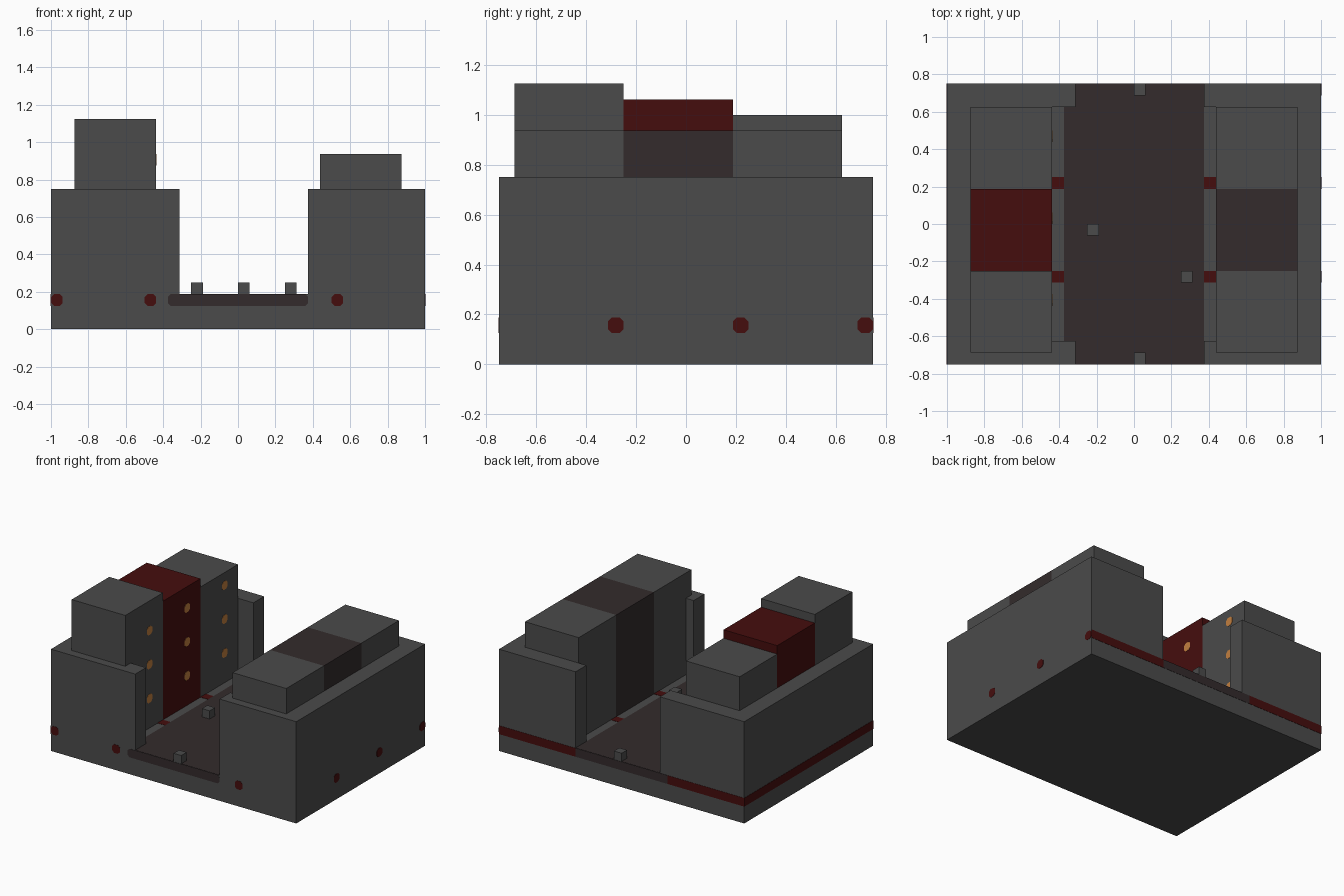
import bpy
import bmesh

if "Cube" in bpy.data.objects:
    bpy.data.objects.remove(bpy.data.objects["Cube"])

U = 1 / 16      # one block of the model
T = 0.03        # plate thickness, in blocks


def material(name, rgb):
    m = bpy.data.materials.new(name)
    m.use_nodes = True
    m.diffuse_color = (*rgb, 1)
    m.node_tree.nodes["Principled BSDF"].inputs["Base Color"].default_value = (*rgb, 1)
    return m


GRAY = material("concrete_gray", (0.07, 0.07, 0.07))
DARK = material("dark_asphalt", (0.033, 0.024, 0.025))
RED = material("deep_red", (0.06, 0.004, 0.004))
ORANGE = material("window_orange", (0.54, 0.21, 0.05))


def prism(name, outline, lo, hi, mat, axis="z"):
    """Extrude a 2D outline, in blocks, from lo to hi along an axis."""
    place = {"x": lambda a, b, d: (d, a, b),
             "y": lambda a, b, d: (a, d, b),
             "z": lambda a, b, d: (a, b, d)}[axis]
    bm = bmesh.new()
    rings = [[bm.verts.new([c * U for c in place(a, b, d)]) for a, b in outline]
             for d in (lo, hi)]
    for ring in rings:
        bm.faces.new(ring)
    n = len(outline)
    for i in range(n):
        j = (i + 1) % n
        bm.faces.new((rings[0][i], rings[0][j], rings[1][j], rings[1][i]))
    bmesh.ops.recalc_face_normals(bm, faces=bm.faces)
    mesh = bpy.data.meshes.new(name)
    bm.to_mesh(mesh)
    bm.free()
    mesh.materials.append(mat)
    ob = bpy.data.objects.new(name, mesh)
    bpy.context.collection.objects.link(ob)
    return ob


def rect(a0, a1, b0, b1, cut=0):
    """Rectangle outline, with optional cut corners."""
    if not cut:
        return [(a0, b0), (a1, b0), (a1, b1), (a0, b1)]
    return [(a0 + cut, b0), (a1 - cut, b0), (a1, b0 + cut), (a1, b1 - cut),
            (a1 - cut, b1), (a0 + cut, b1), (a0, b1 - cut), (a0, b0 + cut)]


# Ground slab and the road laid over it
prism("ground_slab", rect(-16, 16, -12, 12), 0, 3, GRAY)
prism("road_surface", rect(-6, 6, -12, 12), 3, 3 + T, DARK)
prism("road_front_edge", rect(-6, 6, 2, 3, 0.25), -12 - T, -12, DARK, "y")
prism("road_back_edge", rect(-6, 6, 2, 3), 12, 12 + T, DARK, "y")

# Outer walls wrapping each row of towers, with fins beside the road
for side, s, fin in (("right", -1, 5), ("left", 1, 6)):
    plan = [(16, -12), (fin, -12), (fin, -10), (7, -10), (7, -11), (14, -11),
            (14, 10), (fin, 10), (fin, 12), (16, 12)]
    prism(side + "_outer_wall", [(s * x, y) for x, y in plan], 3, 12, GRAY)

# Towers: front, middle and back of each row
sections = (("front", -11, -4), ("middle", -4, 3), ("back", 3, 10))
rows = (("right", -14, -7, (18, 17, 16), RED), ("left", 7, 14, (15, 15, 15), DARK))
for side, x0, x1, heights, accent in rows:
    for (part, y0, y1), top in zip(sections, heights):
        prism(f"{side}_{part}_tower", rect(x0, x1, y0, y1), 3, top,
              accent if part == "middle" else GRAY)

# Lit windows facing the road
for y in (-7, 0, 7):
    for z in (6, 10, 14):
        prism("window", rect(y, y + 1, z, z + 1, 0.25), -7, -7 + T, ORANGE, "x")

# Red marks on the front, left side and pavements
for x in (-16, -8, 8):
    prism("front_mark", rect(x, x + 1, 2, 3, 0.25), -12 - T, -12, RED, "y")
for y in (-5, 3, 11):
    prism("side_mark", rect(y, y + 1, 2, 3, 0.25), 16, 16 + T, RED, "x")
for y in (-5, 3):
    for x in (-7, 6):
        prism("pavement_mark", rect(x, x + 1, y, y + 1), 3, 3 + T, RED)

# Red bands along the back and the right side
for x0, x1 in ((-16, -6), (6, 16)):
    prism("back_band", rect(x0, x1, 2, 3), 12, 12 + T, RED, "y")
prism("right_band", rect(-12, 12, 2, 3), -16 - T, -16, RED, "x")

# Small blocks standing on the road
for x, y in ((0, -12), (4, -5), (-4, -1), (0, 11)):
    prism("road_block", rect(x, x + 1, y, y + 1), 3, 4, GRAY)
